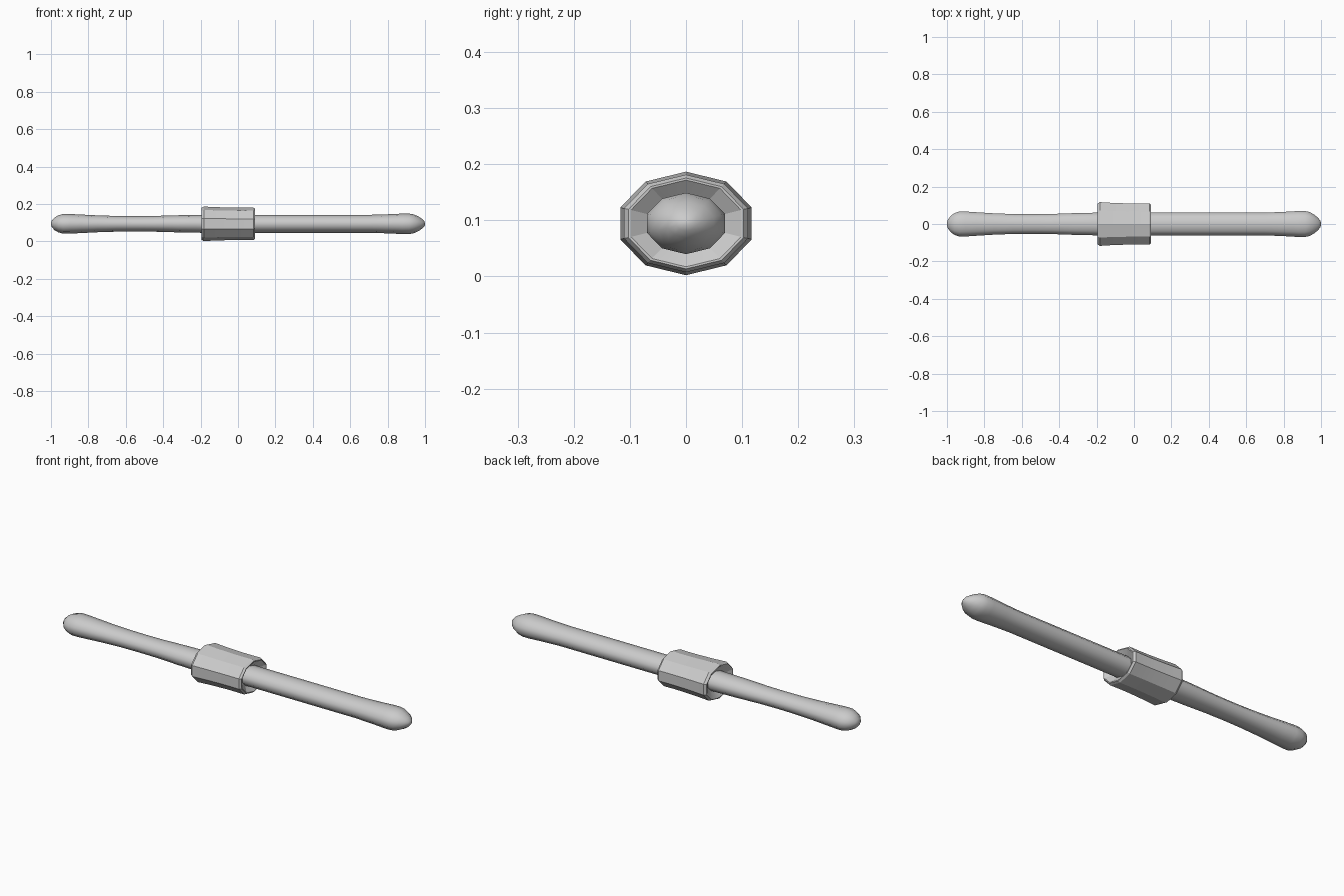
import bpy, bmesh, math

cube = bpy.data.objects.get("Cube")
if cube:
    bpy.data.objects.remove(cube, do_unlink=True)

SIDES = 10
CENTRE_Z = 0.0945
FLATTEN = 0.75  # oval section: height relative to width

grey = bpy.data.materials.new("plain grey")
grey.use_nodes = True
grey.diffuse_color = (0.6, 0.6, 0.6, 1)
grey.node_tree.nodes["Principled BSDF"].inputs["Base Color"].default_value = (0.6, 0.6, 0.6, 1)


def loft(name, profile, closed, smooth_angle):
    """Sweep (x, radius) stations into a ten-sided oval body along x."""
    bm = bmesh.new()
    rings = []
    for x, r in profile:
        ring = []
        for i in range(SIDES):
            a = 2 * math.pi * i / SIDES
            ring.append(bm.verts.new((x, r * math.sin(a), CENTRE_Z + r * FLATTEN * math.cos(a))))
        rings.append(ring)
    pairs = list(zip(rings, rings[1:]))
    if closed:
        pairs.append((rings[-1], rings[0]))
    else:
        bm.faces.new(rings[0])
        bm.faces.new(rings[-1])
    for a, b in pairs:
        for i in range(SIDES):
            j = (i + 1) % SIDES
            bm.faces.new((a[i], a[j], b[j], b[i]))
    bmesh.ops.recalc_face_normals(bm, faces=bm.faces)
    mesh = bpy.data.meshes.new(name)
    bm.to_mesh(mesh)
    bm.free()
    mesh.materials.append(grey)
    obj = bpy.data.objects.new(name, mesh)
    bpy.context.collection.objects.link(obj)
    bpy.ops.object.select_all(action='DESELECT')
    obj.select_set(True)
    bpy.context.view_layer.objects.active = obj
    bpy.ops.object.shade_smooth_by_angle(angle=math.radians(smooth_angle))
    return obj


# Rod: rounded bulb on the right, waist, straight grip, pointed bulb on the left
loft("rod", [
    (-1.0, 0.008), (-0.995, 0.025), (-0.98, 0.046), (-0.96, 0.061), (-0.935, 0.070),
    (-0.90, 0.070), (-0.84, 0.066), (-0.75, 0.060), (-0.65, 0.056), (-0.55, 0.055),
    (-0.45, 0.056), (-0.32, 0.061), (-0.19, 0.064), (0.09, 0.064), (0.40, 0.064),
    (0.70, 0.064), (0.80, 0.068), (0.88, 0.073), (0.915, 0.073), (0.94, 0.067),
    (0.965, 0.052), (0.985, 0.034), (0.996, 0.018), (1.0, 0.006)], False, 60)

# Collar: flat-sided sleeve with bevelled rims and funnel recesses around the rod
loft("collar", [
    (-0.17, 0.062), (-0.195, 0.108), (-0.195, 0.114), (-0.183, 0.123), (-0.12, 0.119),
    (-0.03, 0.1155), (0.03, 0.115), (0.082, 0.116), (0.092, 0.108),
    (0.092, 0.103), (0.067, 0.062)], True, 20)
